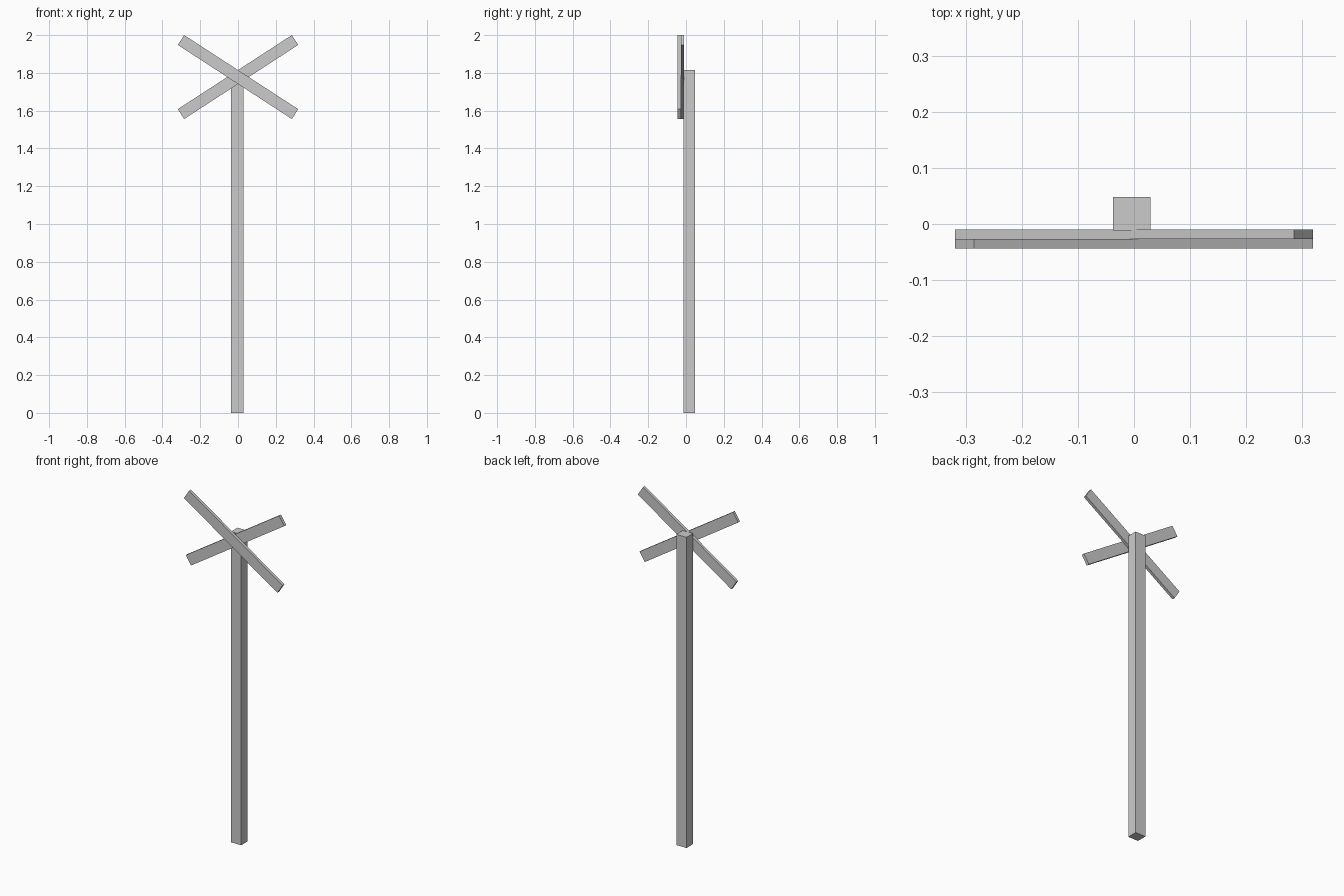
import bpy
import math

if "Cube" in bpy.data.objects:
    bpy.data.objects.remove(bpy.data.objects["Cube"])


def box(name, size, location, tilt=0.0):
    bpy.ops.mesh.primitive_cube_add(size=1, location=location,
                                    rotation=(0, math.radians(tilt), 0))
    obj = bpy.context.object
    obj.name = name
    obj.scale = size
    bpy.ops.object.transform_apply(location=False, rotation=False, scale=True)
    return obj


# upright post, set slightly off centre
box("post", (0.066, 0.060, 1.815), (-0.004, 0.018, 0.9075))

# two crossed boards on the front face of the post
for name, y, tilt in (("back_board", -0.0185, -33), ("front_board", -0.0355, 33)):
    box(name, (0.72, 0.017, 0.062), (0, y, 1.778), tilt)
